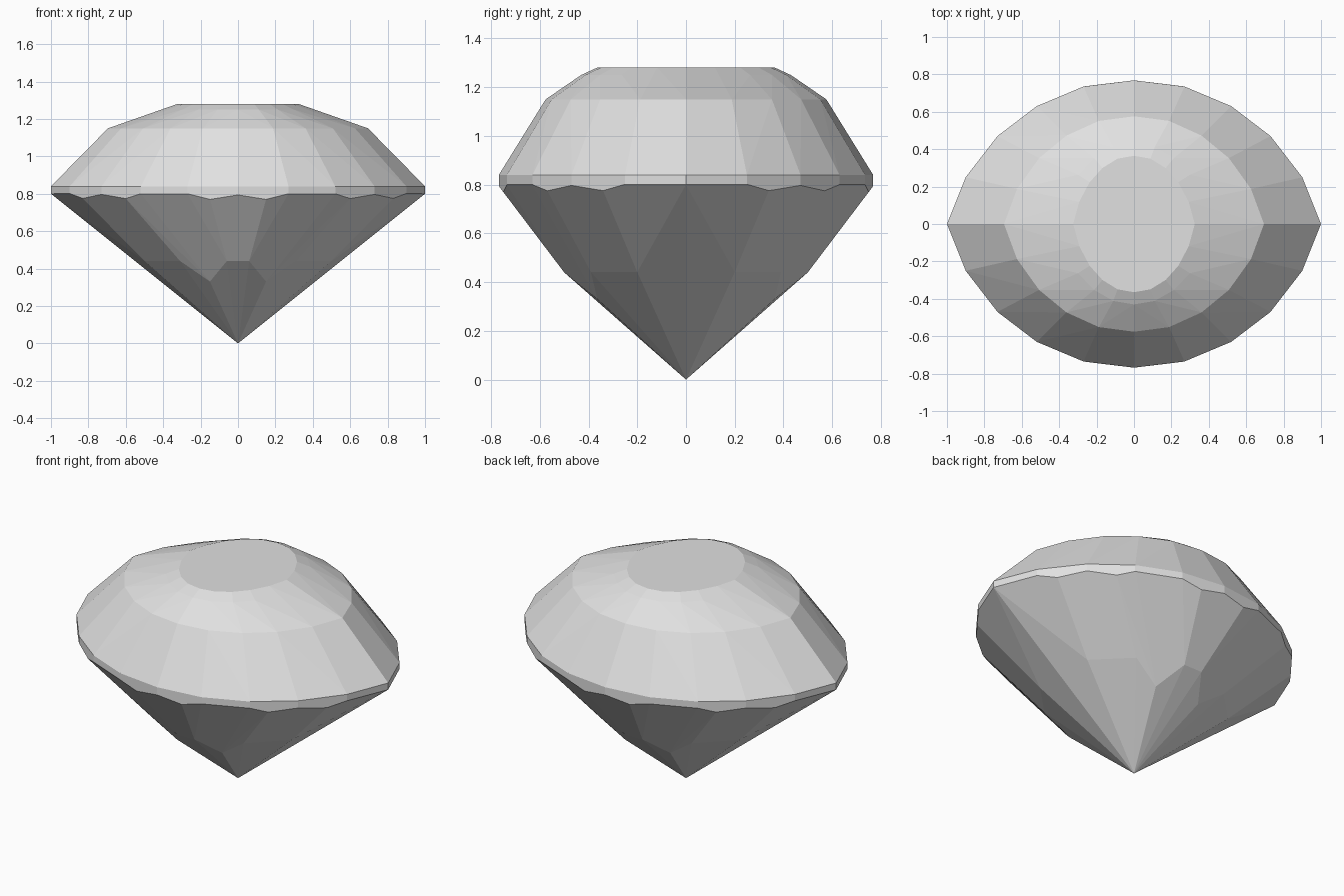
import bpy, bmesh, math

cube = bpy.data.objects.get("Cube")
if cube:
    bpy.data.objects.remove(cube, do_unlink=True)

# One quarter of the pointed oval girdle outline
OUTLINE = [(1, 0), (0.9, 0.25), (0.73, 0.47), (0.52, 0.63), (0.27, 0.735), (0, 0.768)]
# Low points of the scalloped girdle edge, where pavilion facets meet
SCALLOPS = [(0.83, 0.34), (0.6, 0.569), (0.15, 0.75)]
# Corners between the upper and lower pavilion tiers, plus the culet
TIERS = [(0.5, 0.2), (0.31, 0.39), (0.15, 0.364), (0.06, 0.5), (0, 0)]
# Crown rings: x scale, y scale, height
CROWN = [(1, 1, 0.84), (0.695, 0.75, 1.15), (0.41, 0.56, 1.25), (0.325, 0.475, 1.28)]


def pavilion_height(x, y):
    """Height of the underside: the highest of its facet planes."""
    lower = (0.88 * y, 0.63 * (x + y), 0.8 * x + 0.2 * y)
    upper = (1.32 * y - 0.22, 0.468 * x + 1.114 * y - 0.145,
             0.714 * (x + y) - 0.06, 0.86 * x + 0.35 * y - 0.06)
    return max(lower + upper)


# Gather the corners of one quarter
quarter = [(x, y, pavilion_height(x, y)) for x, y in OUTLINE + SCALLOPS + TIERS]
for sx, sy, z in CROWN:
    quarter += [(x * sx, y * sy, z) for x, y in OUTLINE]

# Mirror to all four quarters and wrap flat facets around the corners
corners = sorted({(x * mx + 0.0, y * my + 0.0, z)
                  for x, y, z in quarter for mx in (1, -1) for my in (1, -1)})
bm = bmesh.new()
for co in corners:
    bm.verts.new(co)
bmesh.ops.convex_hull(bm, input=bm.verts[:])
bmesh.ops.delete(bm, geom=[v for v in bm.verts if not v.link_faces], context='VERTS')
bmesh.ops.dissolve_limit(bm, angle_limit=math.radians(1.5),
                         verts=bm.verts[:], edges=bm.edges[:])
bmesh.ops.recalc_face_normals(bm, faces=bm.faces[:])

mesh = bpy.data.meshes.new("gemstone")
bm.to_mesh(mesh)
bm.free()
gem = bpy.data.objects.new("gemstone", mesh)
bpy.context.collection.objects.link(gem)

# Plain pale grey stone
mat = bpy.data.materials.new("pale_grey")
mat.use_nodes = True
colour = (0.75, 0.75, 0.75, 1)
mat.diffuse_color = colour
mat.node_tree.nodes["Principled BSDF"].inputs["Base Color"].default_value = colour
mesh.materials.append(mat)
